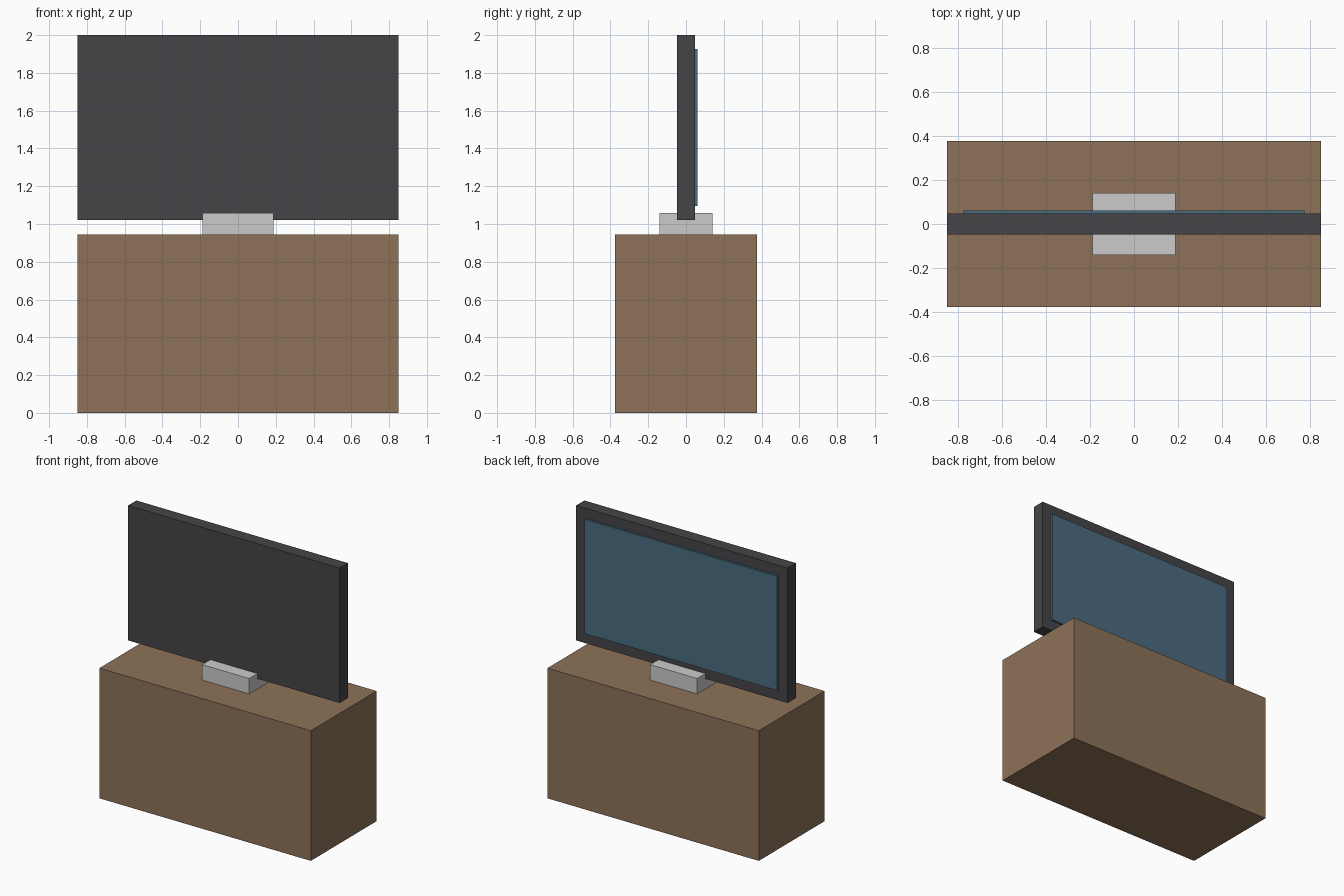
import bpy

if "Cube" in bpy.data.objects:
    bpy.data.objects.remove(bpy.data.objects["Cube"])


def material(name, color):
    mat = bpy.data.materials.new(name)
    mat.diffuse_color = (*color, 1)
    mat.use_nodes = True
    mat.node_tree.nodes["Principled BSDF"].inputs["Base Color"].default_value = mat.diffuse_color
    return mat


def box(name, x, y, z, mat=None):
    """Box spanning the given (min, max) range on each axis."""
    spans = (x, y, z)
    bpy.ops.mesh.primitive_cube_add(size=1, location=[(a + b) / 2 for a, b in spans])
    obj = bpy.context.object
    obj.name = name
    obj.scale = [b - a for a, b in spans]
    bpy.ops.object.transform_apply(location=False, rotation=False, scale=True)
    if mat:
        obj.data.materials.append(mat)
    return obj


wood = material("wood", (0.27, 0.17, 0.10))
dark = material("dark_plastic", (0.06, 0.06, 0.065))
glass = material("screen_blue", (0.07, 0.15, 0.22))

# Cabinet on the floor
box("cabinet", (-0.849, 0.849), (-0.377, 0.377), (0, 0.945), wood)

# Stand block holding the lower edge of the television
box("stand", (-0.189, 0.189), (-0.141, 0.141), (0.945, 1.057))

# Television body and the raised screen on its rear (+y) side
box("television_body", (-0.849, 0.849), (-0.047, 0.047), (1.02, 2.0), dark)
box("screen", (-0.774, 0.774), (0.042, 0.061), (1.096, 1.926), glass)
